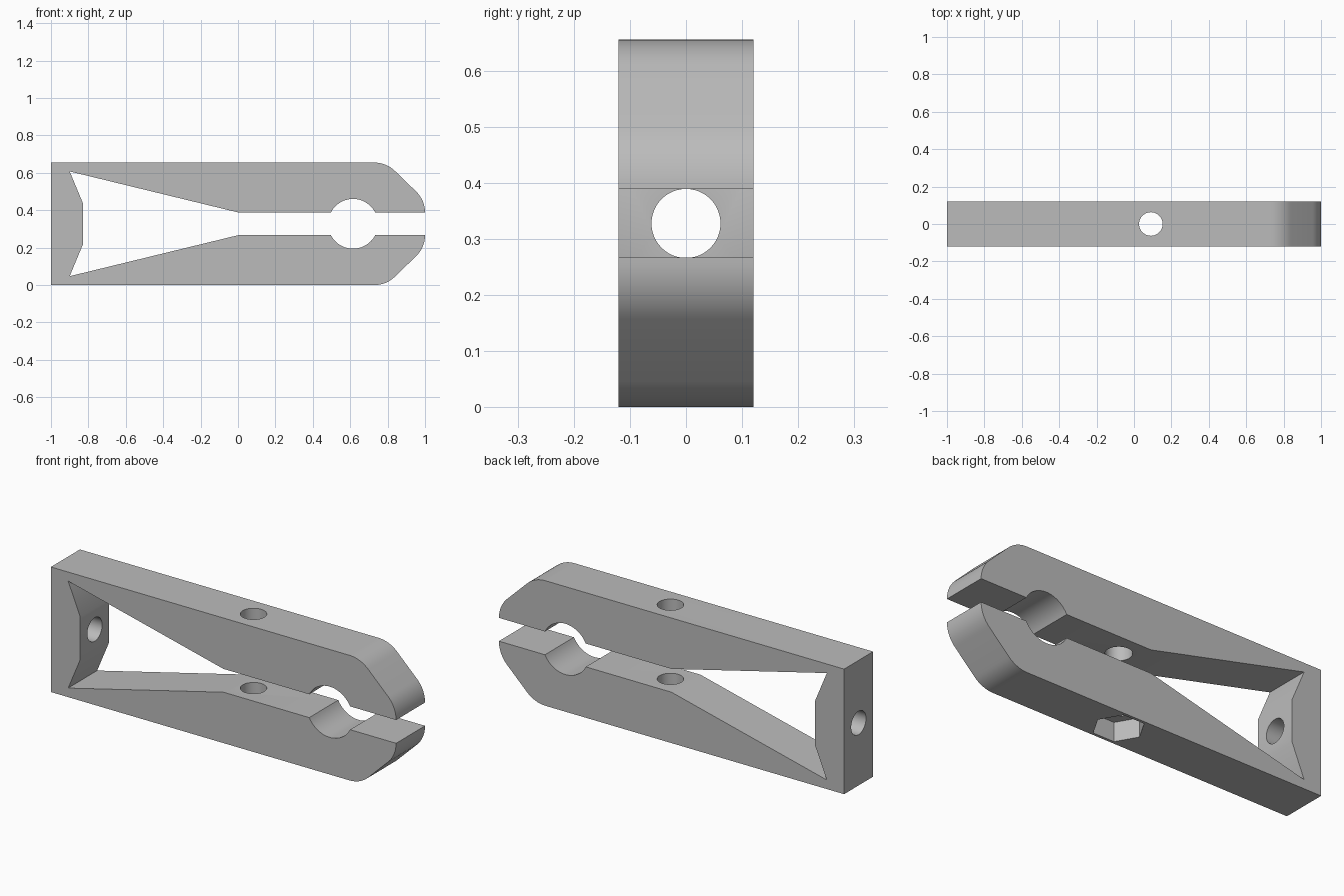
import bpy
import bmesh
from math import sin, cos, pi, radians, asin
from mathutils import Matrix

cube = bpy.data.objects.get("Cube")
if cube:
    bpy.data.objects.remove(cube, do_unlink=True)

HEIGHT, WIDTH = 0.655, 0.24
MID = HEIGHT / 2
GAP = 0.061          # half of the slot between the jaws
BORE = 0.133         # radius of the gripping bore
BOLT_X = 0.09

grey = bpy.data.materials.new("plain_grey")
grey.use_nodes = True
colour = (0.5, 0.5, 0.5, 1)
grey.diffuse_color = colour
grey.node_tree.nodes["Principled BSDF"].inputs["Base Color"].default_value = colour


def arc(cx, cz, r, start, end, steps):
    """Points along an arc, angles in radians."""
    angles = [start + (end - start) * i / steps for i in range(steps + 1)]
    return [(cx + r * cos(a), cz + r * sin(a)) for a in angles]


def cutter(name, radius, depth, sides, location, axis="Z"):
    bm = bmesh.new()
    bmesh.ops.create_cone(bm, cap_ends=True, segments=sides, radius1=radius,
                          radius2=radius, depth=depth)
    if axis == "X":
        bm.transform(Matrix.Rotation(pi / 2, 4, "Y"))
    mesh = bpy.data.meshes.new(name)
    bm.to_mesh(mesh)
    bm.free()
    mesh.materials.append(grey)
    obj = bpy.data.objects.new(name, mesh)
    obj.location = location
    obj.hide_render = True
    bpy.context.collection.objects.link(obj)
    return obj


# Upper half of the side outline, heights measured from the mid line
nose = 0.155
chord = asin(GAP / BORE)
upper = [(-1, MID)]
upper += arc(0.73, MID - nose, nose, pi / 2, pi / 4, 8)
upper += arc(1 - nose, GAP, nose, pi / 4, 0, 8)
upper += arc(0.615, 0, BORE, chord, pi - chord, 28)
upper += [(0, GAP), (-0.9, 0.28), (-0.83, 0.112)]
lower = [(x, -z) for x, z in reversed(upper)]

# Clamp body: mirrored outline extruded across the width
bm = bmesh.new()
side = bm.faces.new([bm.verts.new((x, -WIDTH / 2, MID + z)) for x, z in upper + lower])
pushed = bmesh.ops.extrude_face_region(bm, geom=[side])
moved = [v for v in pushed["geom"] if isinstance(v, bmesh.types.BMVert)]
bmesh.ops.translate(bm, verts=moved, vec=(0, WIDTH, 0))
bmesh.ops.recalc_face_normals(bm, faces=bm.faces)
mesh = bpy.data.meshes.new("clamp_body")
bm.to_mesh(mesh)
bm.free()
mesh.materials.append(grey)
body = bpy.data.objects.new("clamp_body", mesh)
bpy.context.collection.objects.link(body)
bpy.context.view_layer.objects.active = body
body.select_set(True)

# Bolt hole, nut pocket under the lower jaw, and hole through the end wall
cutters = [
    cutter("bolt_hole_cutter", 0.063, 1, 48, (BOLT_X, 0, MID)),
    cutter("nut_pocket_cutter", 0.122, 0.2, 6, (BOLT_X, 0, 0)),
    cutter("end_hole_cutter", 0.0615, 0.4, 48, (-0.95, 0, MID), "X"),
]
# Turn the hexagon so two corners lie along the jaw
cutters[1].rotation_euler.z = radians(30)

for tool in cutters:
    cut = body.modifiers.new(tool.name, "BOOLEAN")
    cut.operation = "DIFFERENCE"
    cut.solver = "EXACT"
    cut.object = tool
    bpy.ops.object.modifier_apply(modifier=cut.name)
    bpy.data.objects.remove(tool, do_unlink=True)

bpy.ops.object.shade_smooth_by_angle(angle=radians(30))
